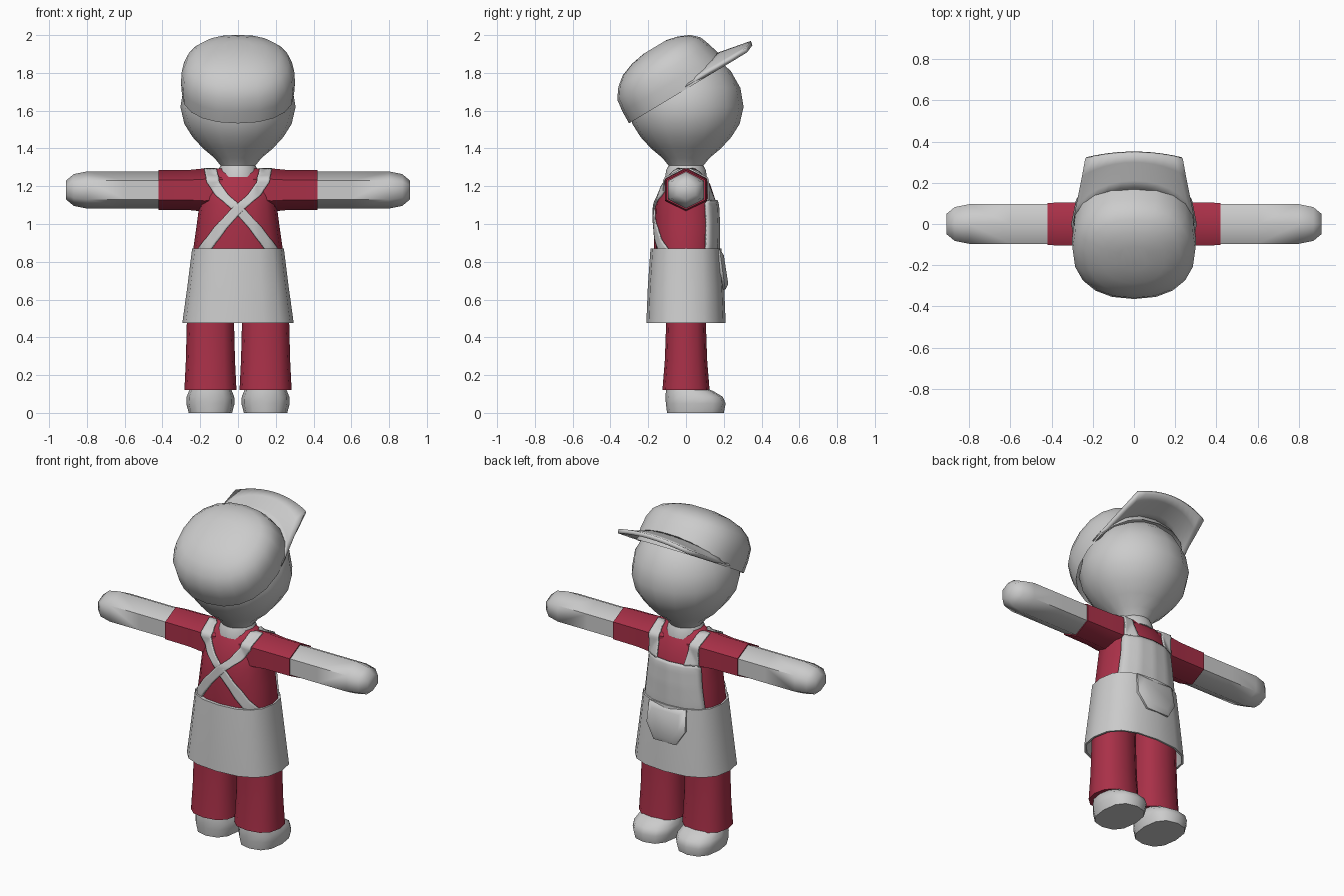
import bpy, bmesh, math
from mathutils import Vector
from mathutils.bvhtree import BVHTree

if "Cube" in bpy.data.objects:
    bpy.data.objects.remove(bpy.data.objects["Cube"])


def material(name, rgb):
    m = bpy.data.materials.new(name)
    m.diffuse_color = (*rgb, 1)
    m.use_nodes = True
    m.node_tree.nodes["Principled BSDF"].inputs["Base Color"].default_value = m.diffuse_color
    return m


GREY = material("light grey", (0.6, 0.6, 0.6))
RED = material("deep red", (0.4, 0.03, 0.065))


def make(name, verts, faces, mat, thick=0, angle=62):
    bm = bmesh.new()
    vs = [bm.verts.new(v) for v in verts]
    for f in faces:
        bm.faces.new([vs[i] for i in f])
    bmesh.ops.recalc_face_normals(bm, faces=bm.faces)
    me = bpy.data.meshes.new(name)
    bm.to_mesh(me)
    bm.free()
    me.materials.append(mat)
    ob = bpy.data.objects.new(name, me)
    bpy.context.collection.objects.link(ob)
    bpy.ops.object.select_all(action='DESELECT')
    ob.select_set(True)
    bpy.context.view_layer.objects.active = ob
    bpy.ops.object.shade_smooth_by_angle(angle=math.radians(angle))
    if thick:
        mod = ob.modifiers.new("thickness", 'SOLIDIFY')
        mod.thickness = thick
        mod.offset = 0
    return ob


def loft(name, rings, mat, angle=62):
    """Skin a list of equal rings and close both ends."""
    n = len(rings[0])
    verts = [p for r in rings for p in r]
    faces = [(k * n + i, k * n + (i + 1) % n, (k + 1) * n + (i + 1) % n, (k + 1) * n + i)
             for k in range(len(rings) - 1) for i in range(n)]
    faces += [tuple(range(n)), tuple(range(len(verts) - n, len(verts)))]
    return make(name, verts, faces, mat, angle=angle)


def oval(c, u, v, ru, rv, n, power=2.0, phase=0.0):
    """Rounded ring; a power above 2 makes it squarer."""
    c, u, v = Vector(c), Vector(u), Vector(v)
    pts = []
    for i in range(n):
        a = 2 * math.pi * i / n + phase
        ca, sa = math.cos(a), math.sin(a)
        pts.append(c + u * ru * math.copysign(abs(ca) ** (2 / power), ca)
                   + v * rv * math.copysign(abs(sa) ** (2 / power), sa))
    return pts


def flat(x, y, z, rx, ry, n, power=2.0):
    return oval((x, y, z), (1, 0, 0), (0, 1, 0), rx, ry, n, power)


# Torso and skirt
torso = loft("torso", [flat(0, 0, z, rx, ry, 16, 2.3) for z, rx, ry in [
    (.80, .235, .165), (.88, .235, .170), (1.0, .218, .170), (1.1, .205, .165),
    (1.21, .195, .128), (1.265, .17, .09), (1.295, .115, .065)]], RED)
loft("apron_skirt", [flat(0, 0, z, rx, ry, 16, 2.5) for z, rx, ry in [
    (.62, .255, .185), (.475, .283, .198), (.475, .295, .21), (.67, .268, .202),
    (.87, .243, .188)]], GREY)

# Head with neck, as one turned profile
loft("head", [flat(0, 0, z, r, r, 16) for z, r in [
    (1.25, .11), (1.285, .105), (1.31, .093), (1.35, .125), (1.40, .185), (1.46, .24),
    (1.53, .284), (1.62, .305), (1.72, .288), (1.81, .237), (1.88, .16), (1.915, .07)]], GREY)

# Arms, sleeves, legs, shoes
sleeves = []
for side, s in (("left", -1), ("right", 1)):
    def hexes(rows):
        return [oval((s * x, 0, 1.18), (0, 0, 1), (0, 1, 0), r, r * 1.13, 6) for x, r in rows]
    sleeves.append(loft(side + "_sleeve", hexes(
        [(.08, .112), (.18, .114), (.25, .107), (.42, .105)]), RED))
    loft(side + "_arm", hexes(
        [(.38, .098), (.60, .098), (.80, .098), (.87, .084), (.91, .050)]), GREY)
    loft(side + "_trouser_leg", [flat(s * .146, 0, z, rx, ry, 12, 2.4) for z, rx, ry in [
        (.12, .138, .125), (.28, .130, .112), (.48, .125, .105), (.62, .122, .105)]], RED)
    # Shoe: long sole tapering up to the ankle
    loft(side + "_shoe", [flat(s * .146, (y0 + y1) / 2, z, rx, (y1 - y0) / 2, 12, 2.5)
                          for z, rx, y0, y1 in [
        (0, .115, -.10, .20), (.05, .128, -.107, .21), (.085, .126, -.108, .195),
        (.112, .115, -.107, .15), (.15, .10, -.10, .07)]], GREY)

# Surface of torso and sleeves, used to lay cloth plates on it
verts, polys = [], []
for ob in [torso] + sleeves:
    base = len(verts)
    verts += [v.co.copy() for v in ob.data.vertices]
    polys += [tuple(base + i for i in p.vertices) for p in ob.data.polygons]
body = BVHTree.FromPolygons(verts, polys)


def cloth(name, side, rows, nu=6, steps=7):
    """Plate laid on the body; rows are (z, x_left, x_right)."""
    fine = []
    for a, b in zip(rows, rows[1:]):
        fine += [[p + (q - p) * k / steps for p, q in zip(a, b)] for k in range(steps)]
    fine.append(rows[-1])
    pts = []
    for z, x0, x1 in fine:
        for i in range(nu + 1):
            x = x0 + (x1 - x0) * i / nu
            hit, nor, _, _ = body.ray_cast(Vector((x, side * 2, z)), Vector((0, -side, 0)))
            if hit is None:
                hit, nor = Vector((x, 0, z)), Vector((0, 0, 1))
            if nor.y * side < 0:
                nor = -nor
            pts.append(hit + nor * .006)
    w = nu + 1
    faces = [(r * w + i, r * w + i + 1, (r + 1) * w + i + 1, (r + 1) * w + i)
             for r in range(len(fine) - 1) for i in range(nu)]
    return make(name, pts, faces, GREY, thick=.009)


# Apron bib, shoulder straps and crossed straps
cloth("apron_bib", 1, [(.85, -.20, .20), (1.0, -.18, .18), (1.125, -.168, .168)], nu=20)
cross = [(1.287, .145), (1.22, .132), (1.15, .083), (1.08, 0), (.98, -.09), (.85, -.185)]
for side, s in (("left", -1), ("right", 1)):
    cloth(side + "_shoulder_strap", 1, [
        (1.12, s * .088, s * .168), (1.2, s * .098, s * .165), (1.287, s * .115, s * .175)])
    cloth(side + "_cross_strap", -1, [(z, s * x - .034, s * x + .034) for z, x in cross])

# Pocket: bulging tapered pouch
outline = [(-.125, .865), (-.13, .74), (-.075, .652), (.075, .652), (.13, .74), (.125, .865)]


def pouch(scale, y_top, y_low):
    return [(x * scale, y_low + (y_top - y_low) * (z - .65) / .215, .76 + (z - .76) * scale)
            for x, z in outline]


loft("pocket", [pouch(1, .14, .14), pouch(1, .178, .208), pouch(.72, .2, .224)], GREY)

# Cap crown, in a tilted frame
tilt = math.radians(31)
ALONG = Vector((0, math.cos(tilt), math.sin(tilt)))
UP = Vector((0, -math.sin(tilt), math.cos(tilt)))
CENTRE = Vector((0, -.04, 1.69))
loft("cap_crown", [oval(CENTRE + UP * w + ALONG * c, (1, 0, 0), ALONG, rx, ru, 20, 2.3)
                   for w, c, rx, ru in [
    (.03, 0, .285, .285), (0, 0, .297, .305), (.07, -.005, .302, .298), (.14, -.01, .298, .284),
    (.195, 0, .272, .254), (.235, .005, .225, .208), (.262, .01, .15, .14),
    (.276, .02, .07, .07)]], GREY)

# Cap brim: arched sheet from the rim to the front edge
NS, NT = 12, 4
pts = []
for j in range(NT + 1):
    t = j / NT
    for i in range(NS + 1):
        s = 2 * i / NS - 1
        a = math.radians(80 * s)
        inner = Vector((.292 * math.sin(a), .285 * math.cos(a), .008 + .06 * (1 - s * s)))
        outer = Vector((.235 * s, .47 - .045 * s * s, .012 + .018 * (1 - s * s)))
        p = inner.lerp(outer, t)
        pts.append(CENTRE + Vector((p.x, 0, 0)) + ALONG * p.y + UP * p.z)
make("cap_brim", pts, [(j * (NS + 1) + i, j * (NS + 1) + i + 1, (j + 1) * (NS + 1) + i + 1,
                        (j + 1) * (NS + 1) + i) for j in range(NT) for i in range(NS)],
     GREY, thick=.024)
